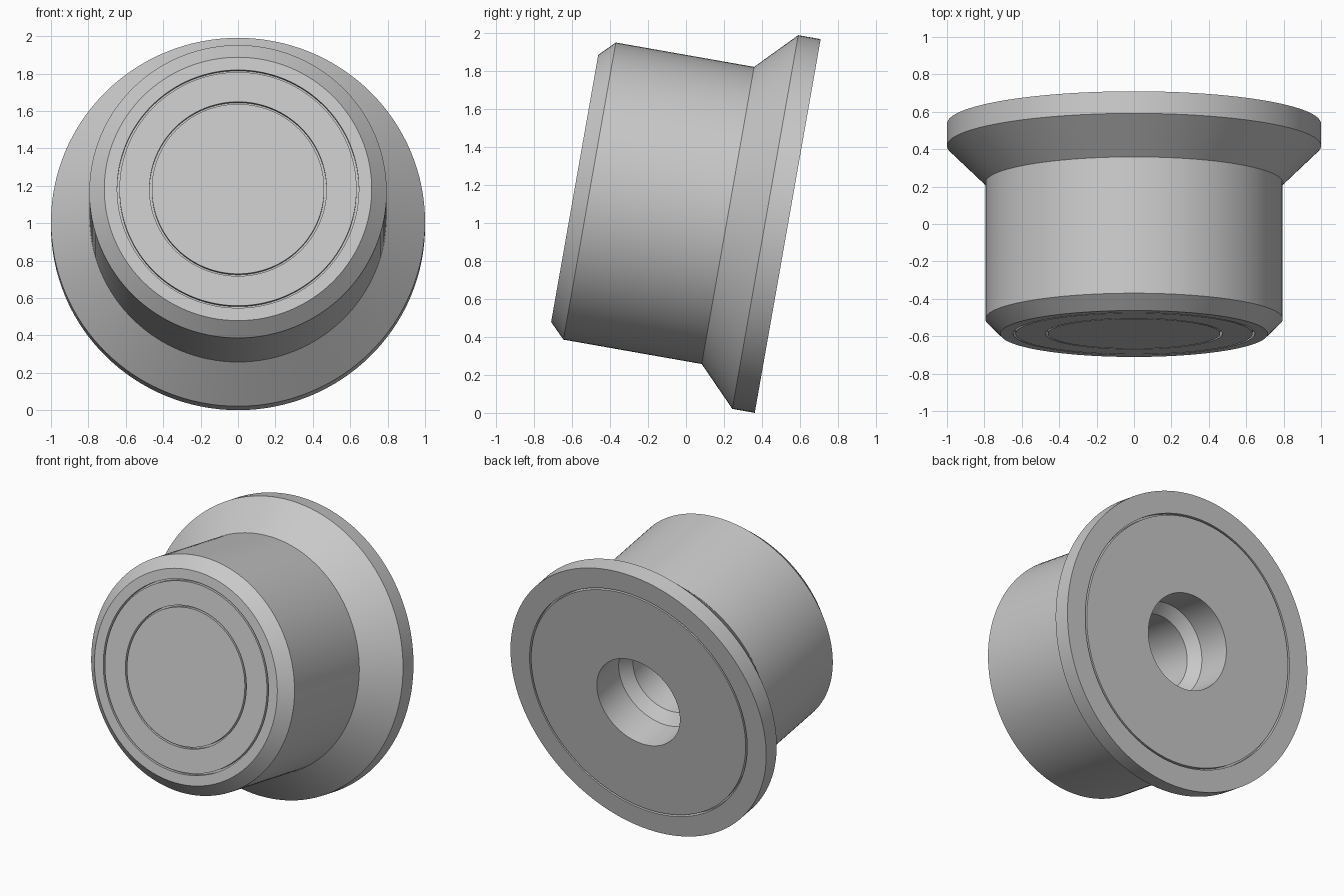
import bpy, bmesh, math
from mathutils import Matrix

cube = bpy.data.objects.get("Cube")
if cube:
    bpy.data.objects.remove(cube, do_unlink=True)

SEGMENTS = 128
LENGTH = 1.14
GAP, DEPTH = 0.012, 0.03

grey = bpy.data.materials.new("plain grey")
grey.use_nodes = True
colour = (0.58, 0.58, 0.58, 1)
grey.diffuse_color = colour
grey.node_tree.nodes["Principled BSDF"].inputs["Base Color"].default_value = colour


def groove(radius, face, inward):
    """Thin ring cut in a flat face, listed from the axis outwards."""
    a, b = radius - GAP / 2, radius + GAP / 2
    floor = face + inward * DEPTH
    return [(a, face), (a, floor), (b, floor), (b, face)]


def lathe(name, profile, placement):
    """Turn a (radius, height) profile about its own axis."""
    bm = bmesh.new()
    verts = [bm.verts.new((r, 0, h)) for r, h in profile]
    edges = [bm.edges.new(pair) for pair in zip(verts, verts[1:])]
    bmesh.ops.spin(bm, geom=verts + edges, cent=(0, 0, 0), axis=(0, 0, 1),
                   angle=math.tau, steps=SEGMENTS)
    bmesh.ops.remove_doubles(bm, verts=bm.verts[:], dist=0.0001)
    bmesh.ops.recalc_face_normals(bm, faces=bm.faces[:])
    mesh = bpy.data.meshes.new(name)
    bm.to_mesh(mesh)
    bm.free()
    mesh.materials.append(grey)
    obj = bpy.data.objects.new(name, mesh)
    bpy.context.collection.objects.link(obj)
    obj.matrix_world = placement
    bpy.ops.object.select_all(action='DESELECT')
    obj.select_set(True)
    bpy.context.view_layer.objects.active = obj
    bpy.ops.object.shade_smooth_by_angle(angle=math.radians(30))
    return obj


# Stepped bore opening in the back face
bore = [(0, 0.8), (0.26, 0.8), (0.26, 0.32), (0.325, 0.25), (0.325, 0)]
# Back flange, tapered neck, drum and front chamfer
outside = [(1, 0), (1, 0.12), (0.795, 0.32), (0.795, 1.06), (0.715, LENGTH)]
# Front face with two ring grooves, from the rim to the centre
front = groove(0.64, LENGTH, -1)[::-1] + groove(0.467, LENGTH, -1)[::-1] + [(0, LENGTH)]

# Axis points forward, tipped up ten degrees
placement = Matrix.Translation((0, 0.536, 0.985)) @ Matrix.Rotation(math.radians(80), 4, 'X')
lathe("flanged_knob", bore + groove(0.845, 0, 1) + outside + front, placement)
